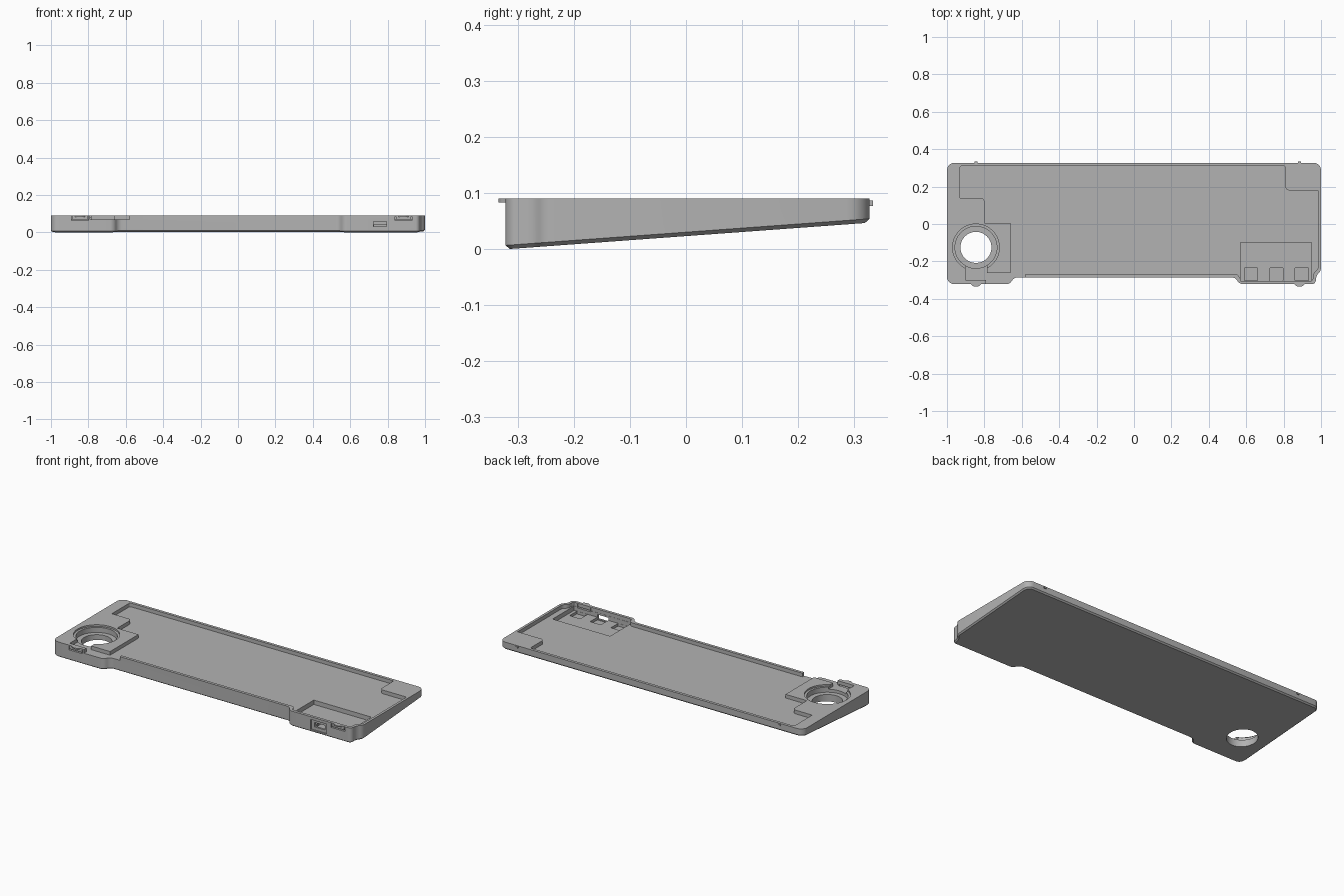
import bpy, bmesh
from mathutils import Vector

cube = bpy.data.objects.get("Cube")
if cube:
    bpy.data.objects.remove(cube, do_unlink=True)

grey = bpy.data.materials.new("matte grey")
grey.use_nodes = True
GREY = (0.45, 0.45, 0.45, 1)
grey.diffuse_color = GREY
grey.node_tree.nodes["Principled BSDF"].inputs["Base Color"].default_value = GREY

TOP, FLOOR, ABOVE = 0.09, 0.068, 0.15


def rounded(points, steps=6):
    """Turn (x, y, radius) corners into a smooth outline."""
    out = []
    for i, (x, y, r) in enumerate(points):
        p = Vector((x, y))
        if r == 0:
            out.append(p)
            continue
        a = p + (Vector(points[i - 1][:2]) - p).normalized() * r
        b = p + (Vector(points[(i + 1) % len(points)][:2]) - p).normalized() * r
        for s in range(steps + 1):
            t = s / steps
            # control points pulled in for a near-circular corner
            c, d = a.lerp(p, 0.55), b.lerp(p, 0.55)
            out.append(a * (1 - t) ** 3 + c * 3 * t * (1 - t) ** 2
                       + d * 3 * t * t * (1 - t) + b * t ** 3)
    return out


def finish(name, bm):
    bmesh.ops.recalc_face_normals(bm, faces=bm.faces)
    mesh = bpy.data.meshes.new(name)
    bm.to_mesh(mesh)
    bm.free()
    mesh.materials.append(grey)
    obj = bpy.data.objects.new(name, mesh)
    bpy.context.collection.objects.link(obj)
    return obj


def prism(name, outline, z0, z1):
    bm = bmesh.new()
    face = bm.faces.new([bm.verts.new((p[0], p[1], z0)) for p in outline])
    top = bmesh.ops.extrude_face_region(bm, geom=[face])["geom"]
    for v in top:
        if isinstance(v, bmesh.types.BMVert):
            v.co.z = z1
    return finish(name, bm)


def box(name, x0, x1, y0, y1, z0, z1):
    return prism(name, [(x0, y0), (x1, y0), (x1, y1), (x0, y1)], z0, z1)


def cylinder(name, x, y, r, z0, z1):
    bm = bmesh.new()
    bmesh.ops.create_cone(bm, cap_ends=True, segments=64, radius1=r, radius2=r, depth=z1 - z0)
    bmesh.ops.translate(bm, verts=bm.verts, vec=(x, y, (z0 + z1) / 2))
    return finish(name, bm)


def slope(y):
    return (y + 0.314) * 0.073


# wedge case: flat top, sloping underside with a chamfered rim
outline = rounded([
    (-1, -0.322, 0.04), (-0.665, -0.322, 0.018), (-0.64, -0.285, 0.018),
    (0.54, -0.285, 0.018), (0.565, -0.322, 0.018), (0.97, -0.322, 0.02),
    (0.975, -0.275, 0.015), (1, -0.25, 0.015), (1, 0.327, 0.04), (-1, 0.327, 0.04)])
bm = bmesh.new()
base = bm.faces.new([bm.verts.new((p.x, p.y, 0)) for p in outline])
new = bmesh.ops.extrude_face_region(bm, geom=[base])["geom"]
for v in new:
    if isinstance(v, bmesh.types.BMVert):
        v.co.z = TOP
bmesh.ops.recalc_face_normals(bm, faces=bm.faces)
under = min(bm.faces, key=lambda f: f.calc_center_median().z)
bmesh.ops.inset_region(bm, faces=[under], thickness=0.008)
inner = set(under.verts)
for v in bm.verts:
    if v in inner:
        v.co.z = slope(v.co.y)
    elif v.co.z < 0.01:
        v.co.z = slope(v.co.y) + 0.007
case = finish("wedge_case", bm)

cutters = []

# shallow tray in the top
cutters.append(prism("tray_cutter", rounded([
    (-0.66, -0.268, 0), (0.555, -0.268, 0.012), (0.575, -0.305, 0.012),
    (0.955, -0.305, 0.015), (0.96, -0.262, 0.012), (0.985, -0.24, 0.012),
    (0.985, 0.18, 0), (0.81, 0.18, 0.02), (0.81, 0.31, 0.01),
    (-0.93, 0.31, 0.01), (-0.93, 0.14, 0), (-0.80, 0.14, 0.02),
    (-0.80, 0.005, 0), (-0.66, 0.005, 0)]), FLOOR, ABOVE))

# open ledge in the front rim, beside the round opening
cutters.append(box("ledge_cutter", -0.79, -0.58, -0.4, -0.262, FLOOR, ABOVE))

# stepped round opening with a channel toward the front
KX, KY = -0.845, -0.125
cutters.append(cylinder("ring_cutter", KX, KY, 0.125, 0.08, ABOVE))
cutters.append(cylinder("seat_cutter", KX, KY, 0.112, 0.05, ABOVE))
cutters.append(cylinder("through_hole_cutter", KX, KY, 0.083, -0.1, ABOVE))
cutters.append(box("channel_cutter", -0.9, -0.785, -0.3, -0.2, FLOOR, ABOVE))

# deep pocket with three slots and a port through the front wall
cutters.append(box("pocket_cutter", 0.57, 0.95, -0.304, -0.1, 0.042, ABOVE))
for x in (0.625, 0.762, 0.897):
    cutters.append(box("slot_cutter", x - 0.035, x + 0.035, -0.303, -0.235, 0.026, 0.06))
cutters.append(box("port_recess_cutter", 0.705, 0.81, -0.4, -0.315, 0.014, 0.073))
cutters.append(box("port_cutter", 0.725, 0.795, -0.4, -0.28, 0.032, 0.058))

# slits that free the four snap tabs
for x in (KX, 0.885):
    cutters.append(box("front_slit_cutter", x - 0.045, x + 0.045, -0.4, -0.29, 0.062, 0.069))
    for side in (-1, 1):
        e = x + side * 0.043
        cutters.append(box("tab_gap_cutter", e - 0.002, e + 0.002, -0.4, -0.303, 0.065, 0.085))

bpy.context.view_layer.objects.active = case
for c in cutters:
    m = case.modifiers.new(c.name, "BOOLEAN")
    m.operation = "DIFFERENCE"
    m.solver = "EXACT"
    m.object = c
    bpy.ops.object.modifier_apply(modifier=m.name)
for c in cutters:
    bpy.data.objects.remove(c, do_unlink=True)

bpy.ops.object.select_all(action="DESELECT")
case.select_set(True)
bpy.ops.object.shade_smooth_by_angle(angle=0.5)

# small snap nubs on the front and back edges
for x in (KX, 0.885):
    prism("front_snap_nub", rounded([
        (x - 0.03, -0.318, 0), (x - 0.015, -0.334, 0.008),
        (x + 0.015, -0.334, 0.008), (x + 0.03, -0.318, 0)]), 0.083, TOP)
    box("back_snap_nub", x - 0.008, x + 0.008, 0.32, 0.333, 0.077, 0.086)
